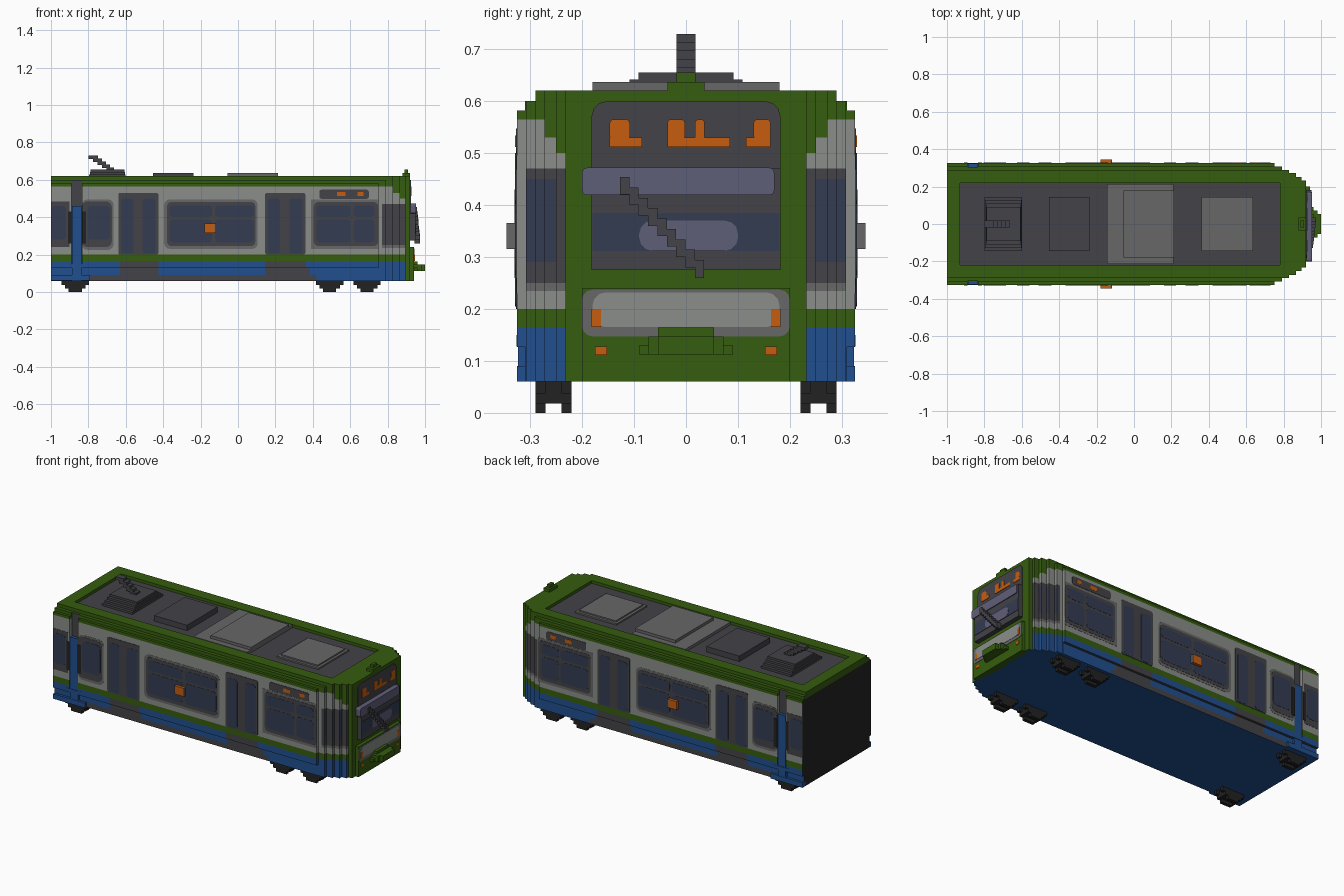
import bpy, bmesh, math

old = bpy.data.objects.get("Cube")
if old:
    bpy.data.objects.remove(old, do_unlink=True)

# Flat colours (sRGB 0-255, converted to linear)
COLOURS = {
    "green": (53, 93, 14), "blue": (33, 79, 142), "light_grey": (138, 141, 137),
    "mid_grey": (102, 103, 102), "dark_grey": (67, 67, 72), "navy": (52, 60, 82),
    "black": (34, 34, 34), "orange": (198, 93, 16), "lavender": (95, 94, 120),
}
MATS = {}
for name, rgb in COLOURS.items():
    lin = [((c / 255 + 0.055) / 1.055) ** 2.4 for c in rgb] + [1.0]
    m = bpy.data.materials.new(name)
    m.use_nodes = True
    m.diffuse_color = lin
    m.node_tree.nodes["Principled BSDF"].inputs["Base Color"].default_value = lin
    MATS[name] = m


def prism(name, pts, a, b, mat, to3d):
    """Extrude a 2D outline from a to b; to3d maps (u, v, w) to a point."""
    bm = bmesh.new()
    lo = [bm.verts.new(to3d(u, v, a)) for u, v in pts]
    hi = [bm.verts.new(to3d(u, v, b)) for u, v in pts]
    bm.faces.new(lo)
    bm.faces.new(hi)
    for i in range(len(pts)):
        j = (i + 1) % len(pts)
        bm.faces.new((lo[i], lo[j], hi[j], hi[i]))
    bmesh.ops.recalc_face_normals(bm, faces=bm.faces)
    me = bpy.data.meshes.new(name)
    bm.to_mesh(me)
    bm.free()
    ob = bpy.data.objects.new(name, me)
    bpy.context.collection.objects.link(ob)
    me.materials.append(MATS[mat])
    return ob


def box(name, x0, x1, y0, y1, z0, z1, mat):
    return prism(name, [(x0, y0), (x1, y0), (x1, y1), (x0, y1)], z0, z1, mat,
                 lambda u, v, w: (u, v, w))


def rounded(u0, u1, v0, v1, r):
    if r <= 0:
        return [(u0, v0), (u1, v0), (u1, v1), (u0, v1)]
    pts = []
    for k, (cu, cv) in enumerate([(u1 - r, v1 - r), (u0 + r, v1 - r),
                                  (u0 + r, v0 + r), (u1 - r, v0 + r)]):
        for s in range(4):
            t = math.pi / 2 * (k + s / 3)
            pts.append((cu + r * math.cos(t), cv + r * math.sin(t)))
    return pts


def side_plate(name, x0, x1, z0, z1, mat, level=1, r=0.0):
    """Thin plate on both side walls; a higher level lies further out."""
    for tag, s in (("left", 1), ("right", -1)):
        prism(f"{name}_{tag}", rounded(x0, x1, z0, z1, r), 0.322, 0.325 + 0.0012 * level,
              mat, lambda u, v, w: (u, s * w, v))


def nose_plate(name, y0, y1, z0, z1, x, mat, r=0.0, depth=0.008):
    prism(name, rounded(y0, y1, z0, z1, r), x - depth, x, mat, lambda u, v, w: (w, u, v))


# Stepped plan of the body: end of each step and its half width
STEPS = [(-0.89, 0.325), (-0.835, 0.305), (0.75, 0.325), (0.79, 0.308), (0.83, 0.29),
         (0.865, 0.272), (0.895, 0.25), (0.92, 0.232)]


def plan(width, start=-1.0, breaks=()):
    side, x = [], start
    for end, hw in STEPS:
        if end <= start:
            continue
        hw = min(hw, width)
        for p in [x] + [b for b in breaks if x + 0.001 < b < end - 0.001] + [end]:
            if not side or side[-1] != (p, hw):
                side.append((p, hw))
        x = end
    return side + [(p, -h) for p, h in reversed(side)]


def layer(name, z0, z1, width, rule):
    """Body slab; rule lists (x limit, colour) along the length, then green."""
    ob = prism(name, plan(width, breaks=[r[0] for r in rule]), z0, z1, "green",
               lambda u, v, w: (u, v, w))
    slots = ["green", "black", "blue", "dark_grey", "navy", "light_grey", "mid_grey"]
    for s in slots[1:]:
        ob.data.materials.append(MATS[s])
    for f in ob.data.polygons:
        c, n = f.center, f.normal
        col = "green"
        if n.z < -0.5:
            col = "blue" if z0 < 0.1 else "dark_grey"
        elif n.x < -0.5 and c.x < -0.99:
            col = "black" if z1 < 0.59 else "green"
        elif abs(n.z) < 0.5:
            for limit, r in rule:
                if c.x <= limit + 0.001:
                    col = r
                    break
            if n.x > 0.5 and 0.75 < c.x < 0.88 and z0 == 0.29:
                col = "navy"
            if n.x < 0.5 and -0.89 < c.x < -0.835 and z0 > 0.1:
                col = "dark_grey"
        f.material_index = slots.index(col)


# Body slabs from the skirt up
skirt = [(-0.63, "blue"), (-0.425, "dark_grey"), (0.145, "blue"), (0.36, "dark_grey"), (0.895, "blue")]
layer("skirt_bottom", 0.06, 0.09, 0.31, [(-0.79, "blue"), (0.42, "dark_grey"), (0.895, "blue")])
layer("skirt_middle", 0.09, 0.127, 0.31, skirt[:3] + [(0.385, "dark_grey"), (0.895, "blue")])
layer("skirt_top", 0.127, 0.165, 0.325, skirt)
layer("waist_band", 0.165, 0.2, 0.325, [])
layer("lower_wall", 0.2, 0.235, 0.325, [(0.895, "light_grey")])
layer("sill_wall", 0.235, 0.25, 0.325, [(0.77, "light_grey"), (0.895, "mid_grey")])
for i, (a, b) in enumerate([(0.25, 0.29), (0.29, 0.45), (0.45, 0.47)]):
    layer(f"window_wall_{i}", a, b, 0.325, [(0.77, "light_grey"), (0.895, "dark_grey")])
for i, (a, b, x) in enumerate([(0.47, 0.5, 0.895), (0.5, 0.53, 0.865), (0.53, 0.565, 0.83)]):
    layer(f"upper_wall_{i}", a, b, 0.325, [(x, "light_grey")])
layer("cornice_low", 0.565, 0.582, 0.325, [])
layer("cornice_high", 0.582, 0.6, 0.31, [])

# Roof rim around a sunken deck
for s, tag in ((1, "left"), (-1, "right")):
    y0, y1 = sorted((s * 0.22, s * 0.29))
    box(f"roof_rim_{tag}", -1, 0.78, y0, y1, 0.6, 0.62, "green")
box("roof_rim_back", -1, -0.93, -0.22, 0.22, 0.6, 0.62, "green")
prism("roof_rim_front", plan(0.29, start=0.78), 0.6, 0.62, "green", lambda u, v, w: (u, v, w))
box("roof_deck", -0.93, 0.78, -0.22, 0.22, 0.598, 0.603, "dark_grey")

# Roof equipment, stacked slabs
for i in range(4):
    w = 0.145 - 0.018 * i
    box(f"pantograph_base_{i}", -0.8 + 0.004 * i, -0.6 - 0.002 * i, -w, w,
        0.603 + 0.013 * i, 0.616 + 0.013 * i, "dark_grey")
box("roof_cabinet", -0.455, -0.237, -0.145, 0.145, 0.603, 0.636, "dark_grey")
box("cooler_base", -0.145, 0.21, -0.215, 0.215, 0.603, 0.62, "mid_grey")
box("cooler_top", -0.055, 0.213, -0.18, 0.18, 0.62, 0.637, "mid_grey")
box("vent_base", 0.36, 0.635, -0.145, 0.145, 0.603, 0.612, "mid_grey")
box("vent_top", 0.375, 0.62, -0.13, 0.13, 0.612, 0.62, "mid_grey")

# Stepped pantograph arm
for i in range(5):
    box(f"pantograph_arm_{i}", -0.8 + 0.024 * i, -0.748 + 0.021 * i, -0.018, 0.018,
        0.711 - 0.016 * i, 0.729 - 0.016 * i, "dark_grey")

# Roof lamp above the windscreen
box("roof_lamp_base", 0.88, 0.92, -0.036, 0.036, 0.62, 0.637, "green")
box("roof_lamp", 0.89, 0.909, -0.018, 0.018, 0.637, 0.655, "green")

# Joint at the back: pillar, foot flange and dark surround
for s, tag in ((1, "left"), (-1, "right")):
    y0, y1 = sorted((s * 0.29, s * 0.3235))
    box(f"joint_pillar_{tag}", -0.888, -0.837, y0, y1, 0.06, 0.46, "blue")
    y0, y1 = sorted((s * 0.29, s * 0.325))
    box(f"joint_foot_{tag}", -1, -0.79, y0, y1, 0.0601, 0.0899, "blue")
side_plate("joint_flare", -0.915, -0.81, 0.128, 0.15, "blue", 1)
side_plate("back_window_frame", -0.999, -0.9, 0.24, 0.485, "dark_grey", 1)
side_plate("back_window", -0.998, -0.92, 0.28, 0.46, "navy", 2, 0.015)
side_plate("joint_shade_back", -0.91, -0.89, 0.26, 0.43, "black", 3)
side_plate("joint_surround", -0.835, -0.665, 0.225, 0.495, "mid_grey", 1, 0.03)
side_plate("joint_window_frame", -0.835, -0.675, 0.24, 0.485, "dark_grey", 2, 0.03)
side_plate("joint_window", -0.805, -0.685, 0.28, 0.46, "navy", 3, 0.02)
side_plate("joint_shade_front", -0.835, -0.813, 0.26, 0.43, "black", 4)

# Doors with two tall panes each
for i, x in enumerate((-0.64, 0.145)):
    side_plate(f"door_{i}", x, x + 0.215, 0.2, 0.53, "dark_grey", 2, 0.01)
    for j, (a, b) in enumerate(((0.015, 0.08), (0.13, 0.2))):
        side_plate(f"door_pane_{i}_{j}", x + a, x + b, 0.205, 0.5, "navy", 3, 0.015)

# Side windows: surround, frame, upper and lower panes
for i, (a, m, b) in enumerate(((-0.395, -0.13, 0.105), (0.39, 0.61, 0.79))):
    end = b if i == 0 else 0.75
    side_plate(f"window_surround_{i}", a, end, 0.23, 0.495, "mid_grey", 1, 0.03 if i == 0 else 0)
    side_plate(f"window_frame_{i}", a + 0.015, end - (0.012 if i == 0 else 0), 0.245, 0.482, "dark_grey", 2, 0.025)
    for j, (p, q) in enumerate(((a + 0.03, m - 0.008), (m + 0.008, end - 0.02))):
        side_plate(f"lower_pane_{i}_{j}", p, q, 0.265, 0.388, "navy", 3, 0.02)
        side_plate(f"upper_pane_{i}_{j}", p, q, 0.402, 0.462, "navy", 3, 0.015)

# Side destination sign and side lamp
side_plate("side_sign", 0.435, 0.7, 0.498, 0.547, "dark_grey", 2, 0.012)
side_plate("side_sign_lit_a", 0.53, 0.575, 0.512, 0.534, "orange", 3)
side_plate("side_sign_lit_b", 0.638, 0.67, 0.512, 0.534, "orange", 3)
for s, tag in ((1, "left"), (-1, "right")):
    y0, y1 = sorted((s * 0.32, s * 0.345))
    box(f"side_lamp_{tag}", -0.18, -0.125, y0, y1, 0.315, 0.365, "orange")
    box(f"side_lamp_back_{tag}", -0.125, -0.117, y0, y1, 0.315, 0.365, "mid_grey")

# Nose: bumper, light panel, lamps and coupler
box("bumper", 0.9, 0.94, -0.2, 0.2, 0.06, 0.24, "green")
nose_plate("lamp_panel_edge", -0.2, 0.2, 0.147, 0.237, 0.942, "mid_grey", 0.02)
nose_plate("lamp_panel", -0.18, 0.18, 0.165, 0.232, 0.9435, "light_grey", 0.025)
for s, tag in ((1, "left"), (-1, "right")):
    y0, y1 = sorted((s * 0.164, s * 0.182))
    nose_plate(f"indicator_{tag}", y0, y1, 0.165, 0.2, 0.945, "orange")
    y0, y1 = sorted((s * 0.152, s * 0.175))
    nose_plate(f"headlight_{tag}", y0, y1, 0.111, 0.128, 0.943, "orange")
for i, (x, w, z1) in enumerate(((0.96, 0.09, 0.13), (0.98, 0.072, 0.147), (1.0, 0.054, 0.147))):
    box(f"coupler_{i}", 0.92, x, -w, w, 0.112, z1, "green")
box("coupler_top", 0.92, 0.96, -0.054, 0.054, 0.147, 0.164, "green")

# Windscreen, upper sign and wiper
nose_plate("windscreen_upper", -0.182, 0.182, 0.44, 0.6, 0.925, "dark_grey", 0.03)
box("windscreen", 0.9, 0.948, -0.182, 0.182, 0.275, 0.47, "dark_grey")
nose_plate("windscreen_glass", -0.18, 0.18, 0.312, 0.385, 0.95, "navy")
nose_plate("windscreen_top_glass", -0.2, 0.17, 0.419, 0.472, 0.953, "lavender", 0.01, 0.03)
nose_plate("windscreen_glare", -0.09, 0.1, 0.312, 0.37, 0.952, "lavender", 0.025)
for i, (a, b, h) in enumerate(((-0.147, -0.085, 0.512), (-0.036, 0.085, 0.512), (0.115, 0.163, 0.512))):
    nose_plate(f"front_sign_lit_{i}", a, b, h, h + 0.018, 0.928, "orange")
for i, (a, b) in enumerate(((-0.147, -0.108), (-0.036, -0.002), (0.017, 0.036), (0.13, 0.163))):
    nose_plate(f"front_sign_peak_{i}", a, b, 0.525, 0.565, 0.928, "orange", 0.008)
for i in range(9):
    y, z = -0.127 + 0.018 * i, 0.42 - 0.02 * i
    box(f"wiper_{i}", 0.945, 0.958 + 0.002 * i, y, y + 0.018, z, z + 0.034, "dark_grey")

# Wheels: twin stepped discs on a hub
for i, x in enumerate((-0.87, 0.49, 0.69)):
    for s, tag in ((1, "left"), (-1, "right")):
        for j, (a, b) in enumerate(((0.22, 0.24), (0.27, 0.29))):
            pts = [(-0.035, 0), (0.035, 0), (0.035, 0.018), (0.055, 0.018), (0.055, 0.037),
                   (0.073, 0.037), (0.073, 0.062), (-0.073, 0.062), (-0.073, 0.037),
                   (-0.055, 0.037), (-0.055, 0.018), (-0.035, 0.018)]
            prism(f"wheel_{i}_{j}_{tag}", [(x + u, v) for u, v in pts], a, b, "black",
                  lambda u, v, w: (u, s * w, v))
        y0, y1 = sorted((s * 0.24, s * 0.27))
        box(f"wheel_hub_{i}_{tag}", x - 0.055, x + 0.055, y0, y1, 0.018, 0.062, "black")
